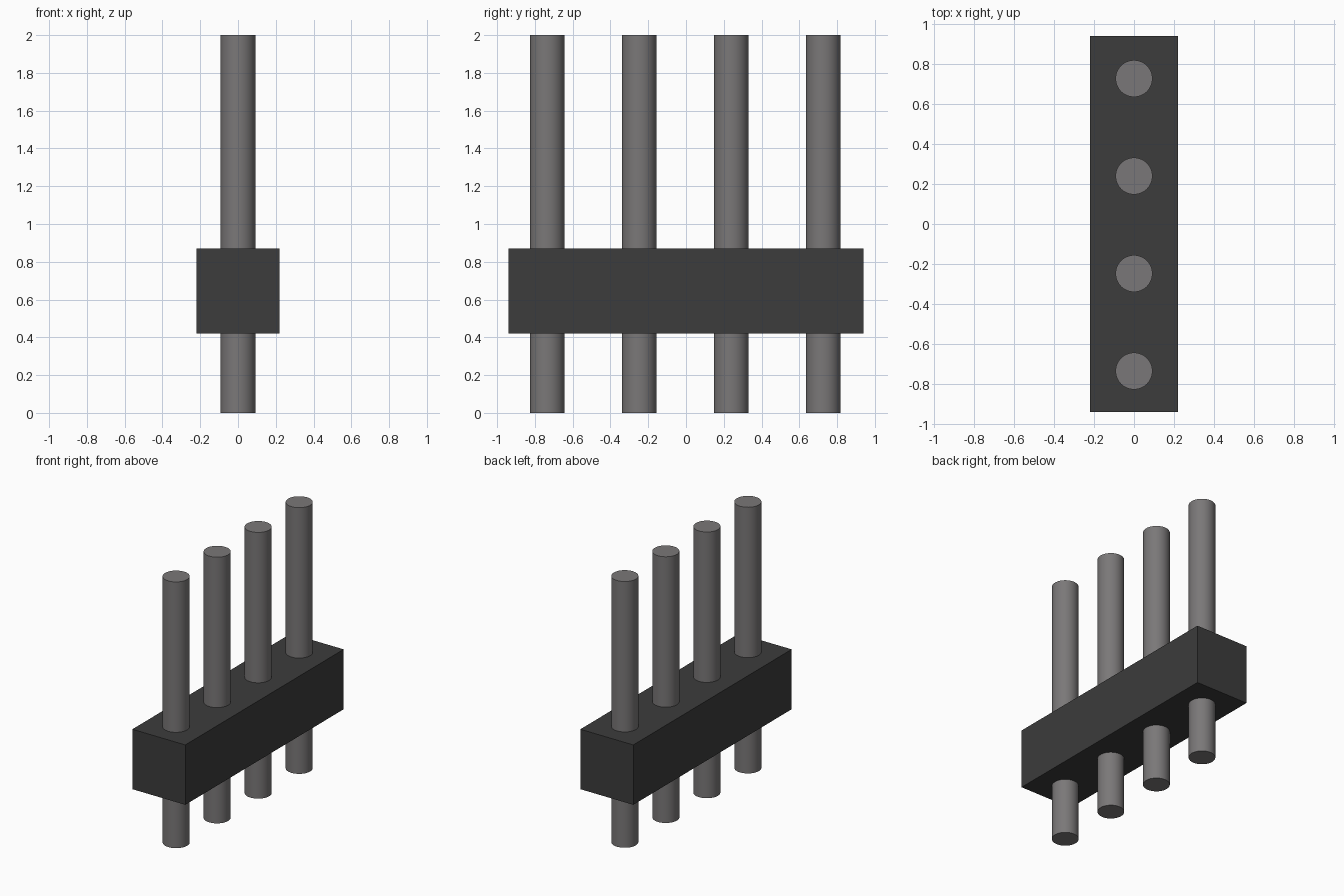
import bpy
import math

default = bpy.data.objects.get("Cube")
if default:
    bpy.data.objects.remove(default, do_unlink=True)


def make_material(name, colour):
    mat = bpy.data.materials.new(name)
    mat.use_nodes = True
    mat.diffuse_color = colour
    bsdf = next(n for n in mat.node_tree.nodes if n.type == "BSDF_PRINCIPLED")
    bsdf.inputs["Base Color"].default_value = colour
    return mat


black_plastic = make_material("black plastic", (0.045, 0.045, 0.045, 1))
grey_metal = make_material("grey metal", (0.195, 0.187, 0.188, 1))

# Housing block
BOTTOM, TOP = 0.42, 0.87
bpy.ops.mesh.primitive_cube_add(size=1, location=(0, 0, (BOTTOM + TOP) / 2))
housing = bpy.context.object
housing.name = "housing"
housing.dimensions = (0.44, 1.88, TOP - BOTTOM)
bpy.ops.object.transform_apply(location=False, rotation=False, scale=True)
housing.data.materials.append(black_plastic)

# Row of round pins passing through the housing
PIN_COUNT, SPACING, RADIUS, LENGTH = 4, 0.487, 0.092, 2.0
for i in range(PIN_COUNT):
    y = (i - (PIN_COUNT - 1) / 2) * SPACING - 0.004
    bpy.ops.mesh.primitive_cylinder_add(
        vertices=48, radius=RADIUS, depth=LENGTH, location=(0, y, LENGTH / 2))
    pin = bpy.context.object
    pin.name = f"pin_{i + 1}"
    pin.data.materials.append(grey_metal)
    bpy.ops.object.shade_smooth_by_angle(angle=math.radians(30))
